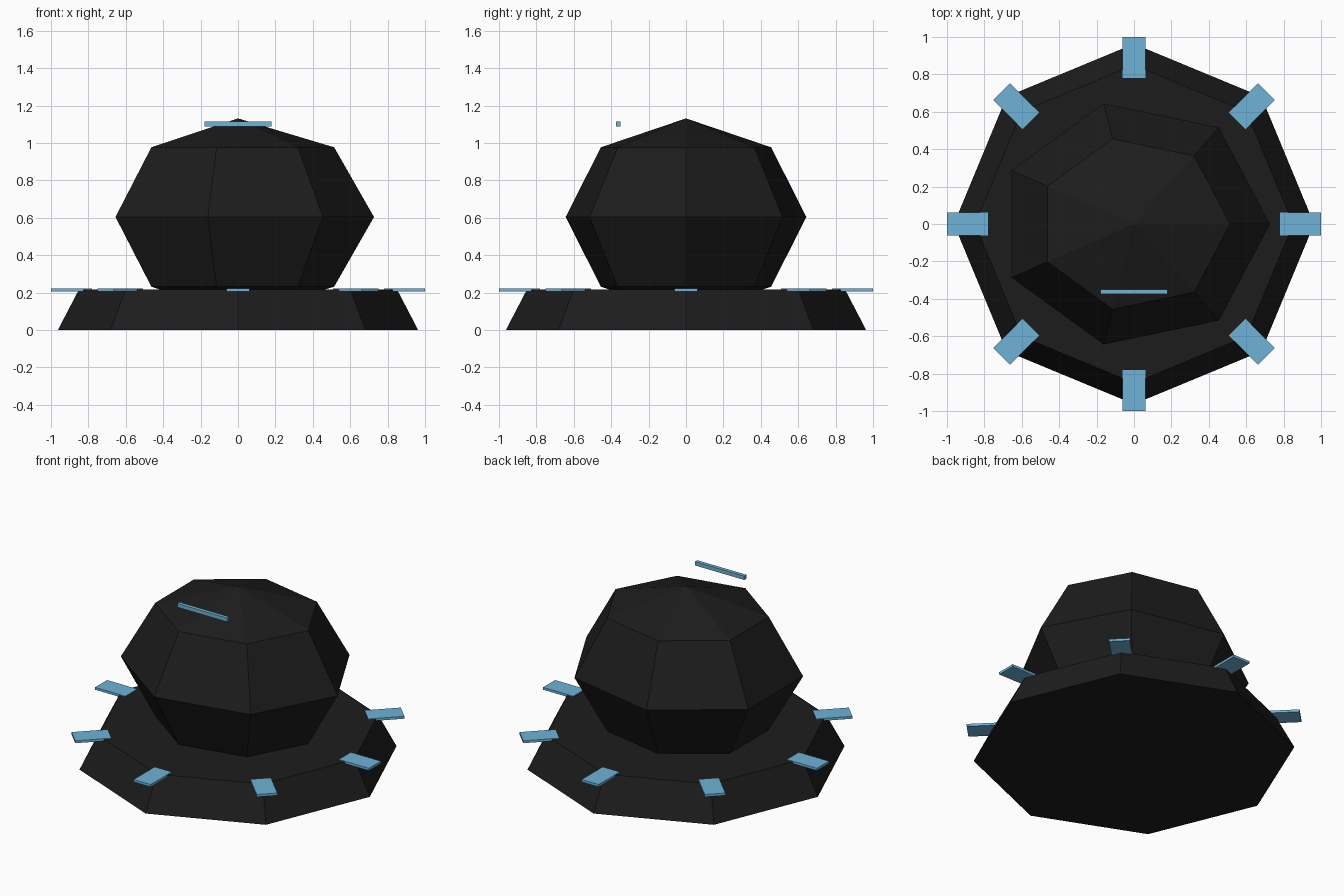
import bpy, bmesh
from math import sin, cos, pi
from mathutils import Matrix, Vector

default = bpy.data.objects.get("Cube")
if default:
    bpy.data.objects.remove(default, do_unlink=True)


def material(name, rgb):
    m = bpy.data.materials.new(name)
    m.use_nodes = True
    m.diffuse_color = (*rgb, 1)
    m.node_tree.nodes["Principled BSDF"].inputs["Base Color"].default_value = (*rgb, 1)
    return m


black = material("charcoal black", (0.012, 0.012, 0.012))
blue = material("soft blue", (0.155, 0.45, 0.68))


def finish(name, bm, mat):
    bmesh.ops.recalc_face_normals(bm, faces=bm.faces)
    mesh = bpy.data.meshes.new(name)
    bm.to_mesh(mesh)
    bm.free()
    mesh.materials.append(mat)
    ob = bpy.data.objects.new(name, mesh)
    bpy.context.collection.objects.link(ob)
    return ob


def turned(name, profile, sides, mat, depth=1):
    """Flat-sided solid from (radius, z) rings; radius 0 makes a pole.
    depth is the ratio of the y radius to the x radius."""
    bm = bmesh.new()
    rings = []
    for r, z in profile:
        count = sides if r else 1
        rings.append([bm.verts.new((r * cos(2 * pi * i / sides),
                                    r * depth * sin(2 * pi * i / sides), z))
                      for i in range(count)])
    for low, high in zip(rings, rings[1:]):
        for i in range(sides):
            j = (i + 1) % sides
            corners = [low[i % len(low)], low[j % len(low)],
                       high[j % len(high)], high[i % len(high)]]
            bm.faces.new(list(dict.fromkeys(corners)))
    for ring in (rings[0], rings[-1]):
        if len(ring) > 1:
            bm.faces.new(ring)
    return finish(name, bm, mat)


def box(name, size, centre, mat, angle=0):
    bm = bmesh.new()
    bmesh.ops.create_cube(bm, size=1, matrix=Matrix.Rotation(angle, 4, "Z")
                          @ Matrix.Translation(Vector(centre))
                          @ Matrix.Diagonal((*size, 1)))
    return finish(name, bm, mat)


# Eight-sided tapered base
turned("base", [(0.963, 0), (0.85, 0.217)], 8, black)

# Seven-sided faceted dome, narrower front to back, sunk slightly into the base
dome_profile = [(0, 0.077)]
dome_profile += [(0.727 * cos(a), 0.604 + 0.527 * sin(a)) for a in (-pi / 4, 0, pi / 4)]
dome_profile += [(0, 1.131)]
turned("dome", dome_profile, 7, black, depth=0.908)

# Ring of light tabs around the base rim
for i in range(8):
    box(f"rim_light_{i + 1}", (0.22, 0.125, 0.016), (0.89, 0, 0.214), blue, i * pi / 4)

# Thin light bar floating in front of the crown
box("front_light_bar", (0.36, 0.024, 0.025), (0, -0.362, 1.101), blue)
